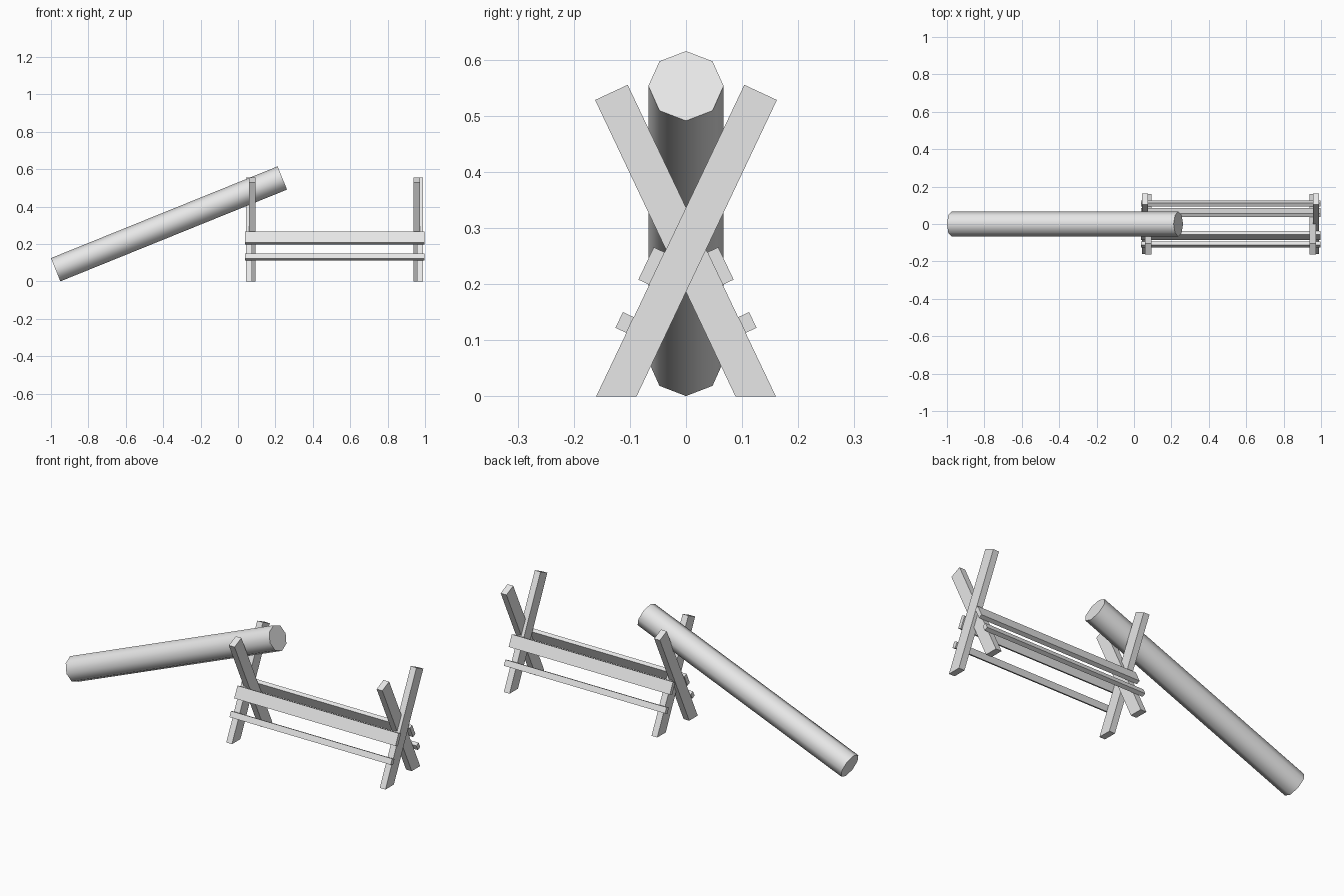
import bpy
import math
from mathutils import Vector

if "Cube" in bpy.data.objects:
    bpy.data.objects.remove(bpy.data.objects["Cube"])

grey = bpy.data.materials.new("plain grey")
grey.use_nodes = True
grey.diffuse_color = (0.8, 0.8, 0.8, 1)
grey.node_tree.nodes["Principled BSDF"].inputs["Base Color"].default_value = grey.diffuse_color


def prism(name, profile, x0, x1, side=1):
    """Extrude a (y, z) profile along x; side=-1 mirrors it across y = 0."""
    points = [(side * y, z) for y, z in profile][::side]
    n = len(points)
    verts = [(x, y, z) for x in (x0, x1) for y, z in points]
    faces = [tuple(range(n))[::-1], tuple(range(n, 2 * n))]
    faces += [(i, (i + 1) % n, n + (i + 1) % n, n + i) for i in range(n)]
    mesh = bpy.data.meshes.new(name)
    mesh.from_pydata(verts, [], faces)
    mesh.materials.append(grey)
    obj = bpy.data.objects.new(name, mesh)
    bpy.context.collection.objects.link(obj)
    return obj


# Crossed legs: one pair at each end, the two legs of a pair half lapped
LEG = [(-0.16, 0), (-0.088, 0), (0.162, 0.528), (0.104, 0.555)]
MID, LEG_THICK = 0.516, 0.034
for end, sign in (("right", -1), ("left", 1)):
    for label, side, offset in (("outer", 1, 0.457), ("inner", -1, 0.44)):
        x = MID + sign * offset
        prism(f"{end}_{label}_leg", LEG,
              x - LEG_THICK / 2, x + LEG_THICK / 2, side)

# Rails lying on the sloping upper faces of the legs
foot = Vector(LEG[0])
along = (Vector(LEG[3]) - foot).normalized()
out = Vector((-along.y, along.x)) * 0.0215


def rail_profile(start, width):
    a = foot + along * start
    b = a + along * width
    return [a, b, b + out, a + out]


for label, start, width in (("upper", 0.22, 0.064), ("lower", 0.125, 0.031)):
    for place, side in (("front", 1), ("back", -1)):
        prism(f"{place}_{label}_rail", rail_profile(start, width),
              0.037, 0.997, side)

# Leaning octagonal log
low, high = Vector((-0.975, 0, 0.0625)), Vector((0.237, 0, 0.553))
axis = high - low
bpy.ops.mesh.primitive_cylinder_add(vertices=8, radius=0.067,
                                    depth=axis.length,
                                    location=(low + high) / 2)
log = bpy.context.object
log.name = "log"
log.rotation_euler = (0, math.atan2(axis.x, axis.z), 0)
log.data.materials.append(grey)
bpy.ops.object.shade_smooth_by_angle(angle=math.radians(60))
